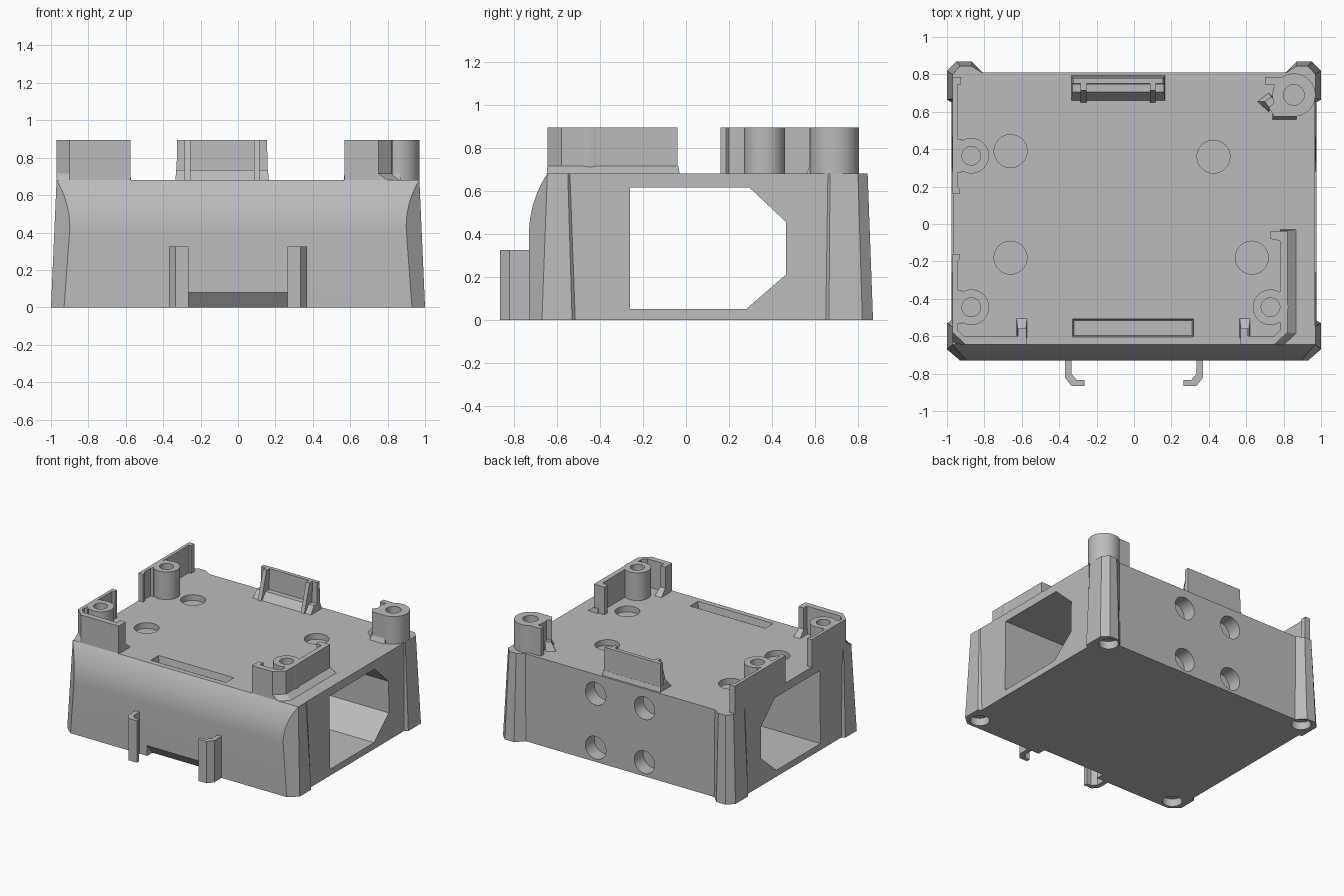
import bpy, bmesh, math

if "Cube" in bpy.data.objects:
    bpy.data.objects.remove(bpy.data.objects["Cube"])

grey = bpy.data.materials.new("plain_grey")
grey.diffuse_color = (0.5, 0.5, 0.5, 1)
grey.use_nodes = True
grey.node_tree.nodes["Principled BSDF"].inputs["Base Color"].default_value = grey.diffuse_color
H, TOP = 0.68, 0.895          # deck height, top of walls and posts


def make(name, bm):
    bmesh.ops.recalc_face_normals(bm, faces=bm.faces)
    me = bpy.data.meshes.new(name)
    bm.to_mesh(me)
    bm.free()
    me.materials.append(grey)
    ob = bpy.data.objects.new(name, me)
    bpy.context.collection.objects.link(ob)
    return ob


def loft(name, rings):
    """Closed solid through rings of equal length."""
    bm = bmesh.new()
    vs = [[bm.verts.new(p) for p in r] for r in rings]
    n = len(vs[0])
    bm.faces.new(vs[0])
    bm.faces.new(vs[-1])
    for a, b in zip(vs, vs[1:]):
        for i in range(n):
            j = (i + 1) % n
            bm.faces.new((a[i], a[j], b[j], b[i]))
    return make(name, bm)


def prism(name, plan, z0, z1, top=None):
    return loft(name, [[(x, y, z0) for x, y in plan], [(x, y, z1) for x, y in top or plan]])


def side_prism(name, profile, x0, x1):
    return loft(name, [[(x, y, z) for y, z in profile] for x in (x0, x1)])


def box(x0, x1, y0, y1):
    return [(x0, y0), (x1, y0), (x1, y1), (x0, y1)]


def circle(cx, cy, r, n=48):
    return [(cx + r * math.cos(2 * math.pi * i / n), cy + r * math.sin(2 * math.pi * i / n)) for i in range(n)]


def boolean(ob, tools, op="DIFFERENCE"):
    for t in tools:
        m = ob.modifiers.new("cut", "BOOLEAN")
        m.object, m.operation, m.solver = t, op, "EXACT"
    bpy.context.view_layer.update()
    me = bpy.data.meshes.new_from_object(ob.evaluated_get(bpy.context.evaluated_depsgraph_get()))
    ob.modifiers.clear()
    ob.data = me
    for t in tools:
        bpy.data.objects.remove(t)


def both_sides(half):
    return half + [(-x, y) for x, y in reversed(half)]


# Housing: tapered plan with four corner pillars
base = both_sides([(.93, -.73), (1, -.67), (1, -.53), (.975, -.515), (.975, .65), (1, .665),
                   (1, .82), (.95, .87), (.87, .87), (.81, .81)])
crown = both_sides([(.88, -.73), (.97, -.645), (.97, -.55), (.968, -.54), (.968, .66), (.97, .67),
                    (.97, .80), (.93, .845), (.87, .845), (.815, .81)])
housing = prism("housing", base, 0, H, crown)

# Rounded upper front edge
arc = [(-.73 + .085 * (1 - math.cos(a)) / (1 - math.cos(.56)), .40 + .28 * math.sin(a) / math.sin(.56))
       for a in [.56 * i / 16 for i in range(17)]]
envelope = side_prism("front_curve", [(-.73, -.1)] + arc + [(-.62, .8), (1, .8), (1, -.1)], -1.1, 1.1)
boolean(housing, [envelope], "INTERSECT")

# Side tunnel, front notch and deck slot
cuts = [
    side_prism("tunnel_cut", [(-.26, .05), (.28, .05), (.465, .21), (.465, .455), (.295, .615), (-.26, .615)],
               -1.2, 1.2),
    side_prism("notch_cut", [(-.74, .0923), (-.649, -.02), (-.74, -.02)], -.27, .27),
    prism("slot_cut", box(-.32, .31, -.595, -.515), H - .05, H + .01, box(-.33, .32, -.605, -.505)),
]
# Round pockets in the deck, under the corners and in the back
for x, y in [(-.66, .39), (.425, .36), (-.66, -.18), (.63, -.18)]:
    cuts.append(prism("deck_pocket", circle(x, y, .088), H - .045, H + .05))
for s in (-1, 1):
    for y in (.78, -.64):
        cuts.append(prism("foot_pocket", circle(s * .89, y, .07), -.05, .06))
    for z in (.11, .53):
        ring = circle(s * .21, z, .088)
        cuts.append(loft("back_pocket", [[(x, y, w) for x, w in ring] for y in (.70, .95)]))
boolean(housing, cuts)

# Screw posts
for name, x, y, r, h in [("back_left_post", -.87, .365, .095, .05), ("front_left_post", -.87, -.445, .095, .05),
                         ("front_right_post", .73, -.445, .095, .05), ("back_right_post", .855, .69, .115, .055)]:
    post = prism(name, circle(x, y, r), H - .01, TOP)
    boolean(post, [prism("bore", circle(x, y, h), H + .03, TOP + .1)])
    if r < .1:                  # webs joining the post to its wall
        s = -1 if x < 0 else 1
        for k in (-1, 1):
            prism("post_web", box(x + s * .05, x + s * .085, y + k * .07 - .02, y + k * .07 + .02), H, TOP - .002)

# Retaining walls around the deck
prism("front_left_wall", [(-.97, -.16), (-.93, -.16), (-.93, -.185), (-.945, -.2), (-.945, -.565), (-.91, -.60),
                          (-.62, -.60), (-.62, -.56), (-.575, -.56), (-.575, -.645), (-.90, -.645), (-.97, -.58)],
      H - .01, TOP)
prism("front_left_corner_foot", [(-.97, -.56), (-.97, -.64), (-.90, -.645)], H - .01, .715,
      [(-.97, -.56), (-.97, -.58), (-.90, -.645)])
prism("back_left_wall", [(-.97, .16), (-.93, .16), (-.93, .185), (-.945, .2), (-.945, .745), (-.925, .745),
                         (-.925, .785), (-.97, .785)], H - .01, TOP)
right_wall = [(.82, -.04), (.73, -.04), (.73, -.08), (.78, -.09), (.78, -.57), (.75, -.60),
              (.61, -.60), (.61, -.56), (.57, -.56), (.57, -.645), (.75, -.645), (.82, -.58)]
prism("front_right_wall", right_wall, H - .01, TOP)
prism("front_right_wall_foot", [(.865, -.03), (.865, -.585), (.80, -.648), (.75, -.645), (.78, -.57), (.78, -.03)],
      H, .715, [(.82, -.035), (.82, -.58), (.75, -.645), (.75, -.645), (.78, -.57), (.78, -.035)])
for s, x in ((-1, -.6), (1, .593)):
    prism("wall_end_foot", box(x - .028, x + .028, -.61, -.505), H, .73, box(x - .022, x + .022, -.61, -.56))

# Back clip: wall, sloped feet and two ribs
prism("back_clip_wall", box(-.33, .16, .745, .785), H - .01, TOP, box(-.325, .155, .75, .78))
prism("back_clip_foot", box(-.335, .165, .70, .795), H, .715, box(-.33, .16, .74, .785))
prism("back_clip_ramp", box(-.335, .165, .66, .75), H, .735, box(-.33, .16, .705, .75))
for x in (-.27, .10):
    prism("back_clip_rib", box(x - .015, x + .015, .65, .75), H, TOP, box(x - .015, x + .015, .715, .75))

# Bracket beside the back right post
prism("back_right_bracket", [(.70, .785), (.79, .785), (.79, .61), (.865, .61), (.865, .575), (.75, .575),
                             (.72, .62), (.75, .65), (.75, .745), (.70, .745)], H - .01, TOP)
prism("back_right_bracket_foot", [(.66, .655), (.72, .60), (.77, .65), (.72, .70)], H, .74,
      [(.70, .655), (.72, .625), (.77, .65), (.735, .68)])
prism("back_right_bracket_toe", box(.74, .87, .56, .62), H, .715, box(.75, .865, .575, .62))

# Front cable hooks
for name, s in (("left_hook", -1), ("right_hook", 1)):
    plan = [(.37, -.70), (.37, -.82), (.335, -.865), (.265, -.865), (.265, -.835), (.305, -.835),
            (.335, -.80), (.335, -.70)]
    prism(name, [(s * x, y) for x, y in plan], 0, .325)

# Smooth rounded surfaces, keep hard edges
for ob in bpy.data.objects:
    ob.select_set(True)
bpy.context.view_layer.objects.active = housing
bpy.ops.object.shade_smooth_by_angle(angle=math.radians(25))
